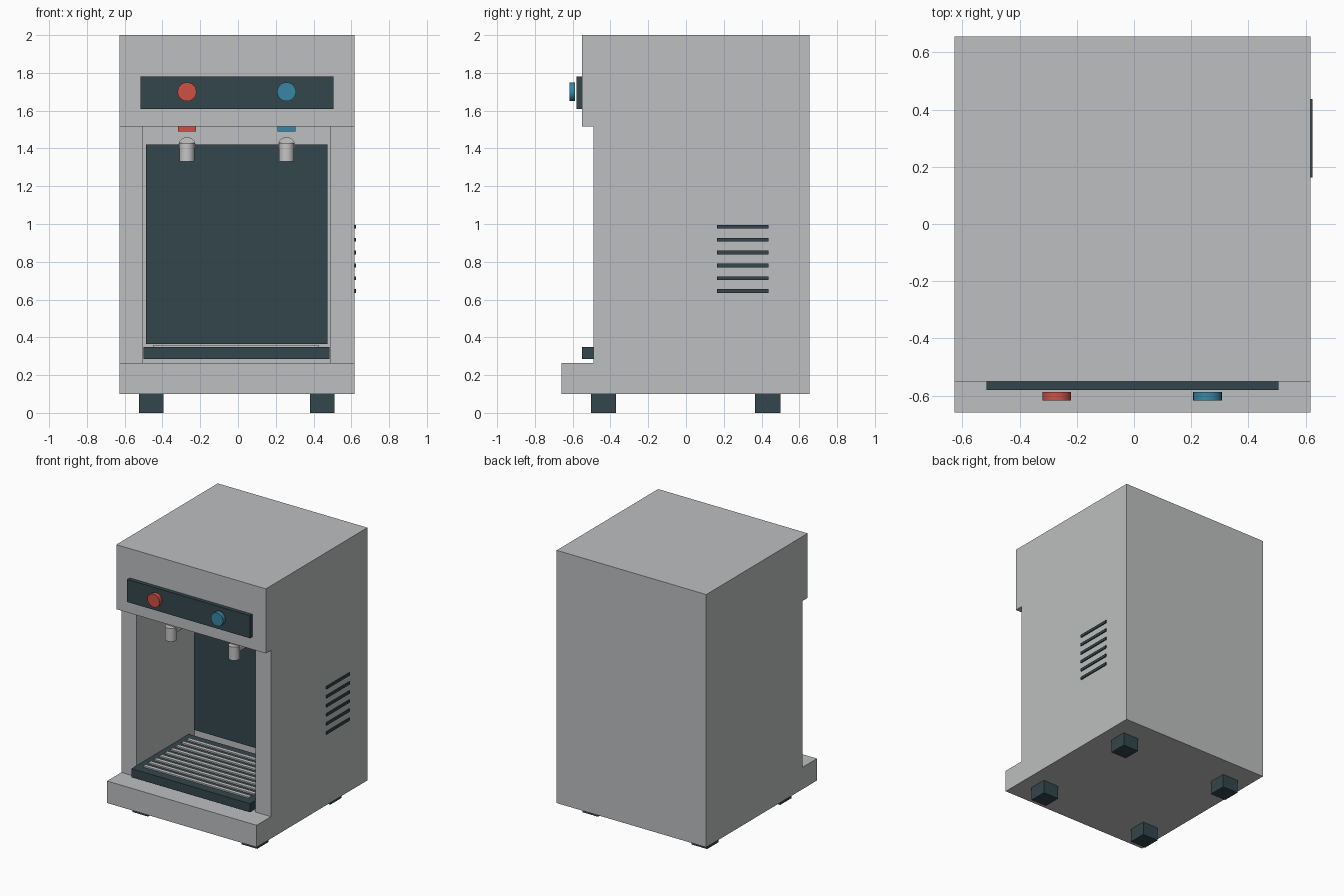
import bpy
import math
from mathutils import Vector

if "Cube" in bpy.data.objects:
    bpy.data.objects.remove(bpy.data.objects["Cube"], do_unlink=True)


def material(name, rgb):
    m = bpy.data.materials.new(name)
    m.use_nodes = True
    m.diffuse_color = (*rgb, 1)
    m.node_tree.nodes["Principled BSDF"].inputs["Base Color"].default_value = (*rgb, 1)
    return m


GREY = material("light grey", (0.51, 0.52, 0.525))
STEEL = material("pale steel", (0.56, 0.56, 0.56))
DARK = material("dark slate", (0.034, 0.061, 0.07))
RED = material("hot red", (0.62, 0.08, 0.06))
BLUE = material("cold blue", (0.04, 0.24, 0.37))


def box(name, x, y, z, mat):
    """Box from (low, high) ranges on each axis."""
    lo, hi = Vector((x[0], y[0], z[0])), Vector((x[1], y[1], z[1]))
    bpy.ops.mesh.primitive_cube_add(size=1, location=(lo + hi) / 2)
    ob = bpy.context.object
    ob.name = name
    ob.scale = hi - lo
    bpy.ops.object.transform_apply(location=False, rotation=False, scale=True)
    ob.data.materials.append(mat)
    return ob


def rod(name, start, end, radius, mat):
    """Smooth cylinder between two points."""
    a, b = Vector(start), Vector(end)
    bpy.ops.mesh.primitive_cylinder_add(vertices=24, radius=radius, depth=(b - a).length,
                                        location=(a + b) / 2)
    ob = bpy.context.object
    ob.name = name
    ob.rotation_euler = (b - a).to_track_quat("Z", "Y").to_euler()
    bpy.ops.object.shade_smooth_by_angle(angle=math.radians(40))
    ob.data.materials.append(mat)
    return ob


# Housing: stepped side profile extruded across the width
LEFT, RIGHT, BACK = 0.617, -0.627, 0.655
profile = [(-0.66, 0.1), (BACK, 0.1), (BACK, 2), (-0.55, 2),
           (-0.55, 1.515), (-0.49, 1.515), (-0.49, 0.265), (-0.66, 0.265)]
n = len(profile)
verts = [(x, y, z) for x in (RIGHT, LEFT) for y, z in profile]
faces = [tuple(range(n))[::-1], tuple(range(n, 2 * n))]
faces += [(i, (i + 1) % n, n + (i + 1) % n, n + i) for i in range(n)]
mesh = bpy.data.meshes.new("housing")
mesh.from_pydata(verts, [], faces)
mesh.materials.append(GREY)
housing = bpy.data.objects.new("housing", mesh)
bpy.context.collection.objects.link(housing)

# Dispensing bay cut into the housing
cutter = box("bay_cutter", (-0.502, 0.487), (-0.8, 0.2), (0.265, 1.515), GREY)
cutter.hide_render = True
cut = housing.modifiers.new("bay", "BOOLEAN")
cut.object = cutter
cut.solver = "EXACT"
bpy.context.view_layer.objects.active = housing
bpy.ops.object.modifier_apply(modifier=cut.name)
bpy.data.objects.remove(cutter, do_unlink=True)

box("bay_back_panel", (-0.487, 0.473), (0.18, 0.2), (0.365, 1.42), DARK)
box("control_panel", (-0.515, 0.505), (-0.58, -0.55), (1.61, 1.78), DARK)

# Drip tray and its grille
box("drip_tray", (-0.5, 0.485), (-0.55, 0.13), (0.285, 0.35), DARK)
for i in range(9):
    y = -0.47 + i * 0.065
    box(f"grille_slat_{i + 1}", (-0.45, 0.43), (y - 0.014, y + 0.014), (0.34, 0.36), STEEL)

# Hot and cold taps with their buttons
for side, x, mat in (("hot", -0.27, RED), ("cold", 0.257, BLUE)):
    rod(f"{side}_button", (x, -0.588, 1.7), (x, -0.618, 1.7), 0.05, mat)
    box(f"{side}_tap_marker", (x - 0.048, x + 0.048), (-0.45, -0.37), (1.49, 1.53), mat)
    rod(f"{side}_tap_pipe", (x, -0.41, 1.415), (x, 0.2, 1.415), 0.045, STEEL)
    rod(f"{side}_tap_spout", (x, -0.41, 1.33), (x, -0.41, 1.43), 0.04, STEEL)

# Side vents
for i in range(6):
    z = 0.645 + i * 0.068
    box(f"vent_{i + 1}", (LEFT - 0.01, LEFT + 0.008), (0.163, 0.437), (z - 0.01, z + 0.01), DARK)

# Feet
for side, x in (("right", -0.46), ("left", 0.447)):
    for end, y in (("front", -0.437), ("back", 0.432)):
        box(f"{end}_{side}_foot", (x - 0.065, x + 0.065), (y - 0.067, y + 0.067), (0, 0.1), DARK)
